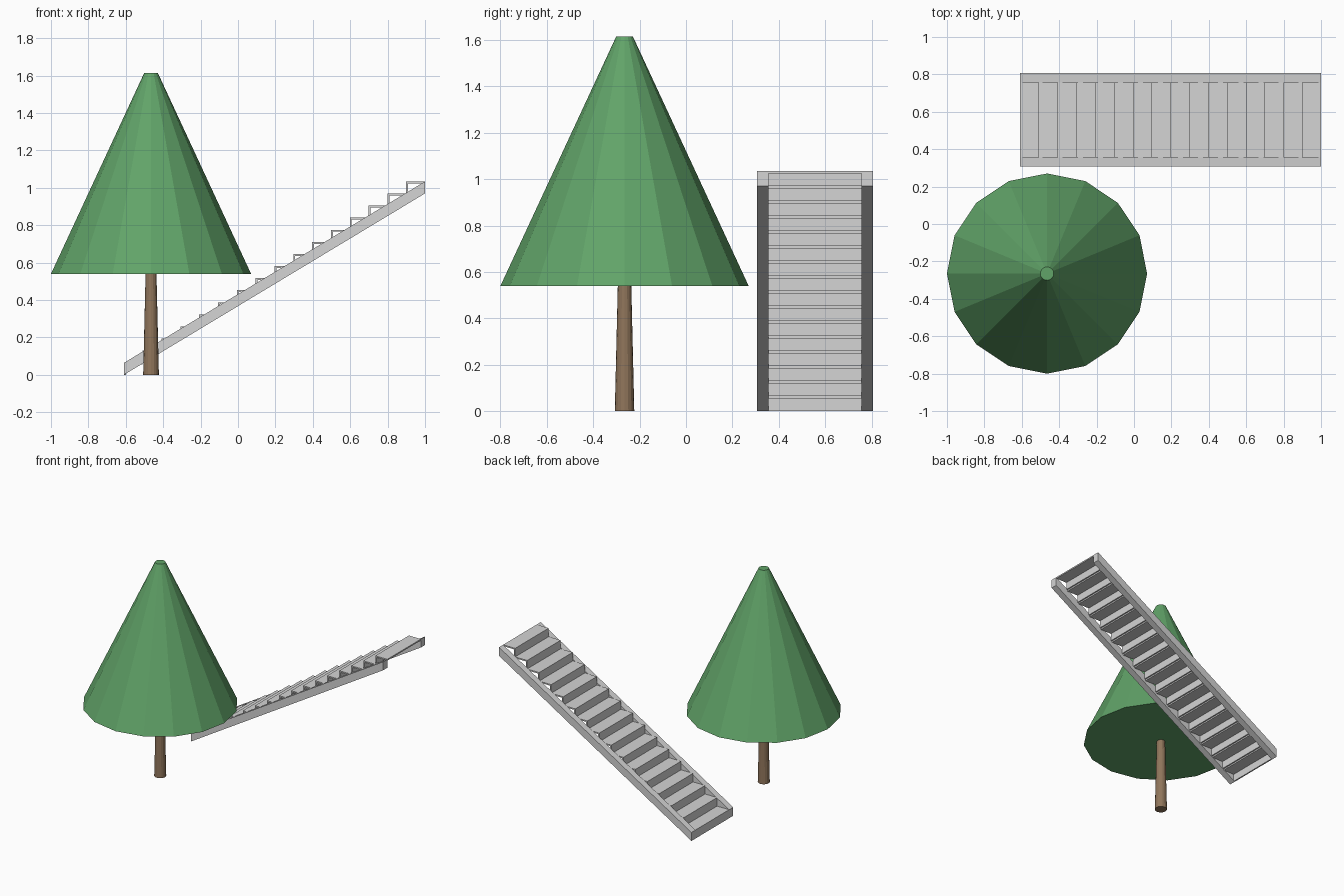
import bpy, bmesh

if "Cube" in bpy.data.objects:
    bpy.data.objects.remove(bpy.data.objects["Cube"])

def material(name, rgb):
    m = bpy.data.materials.new(name)
    m.diffuse_color = (*rgb, 1)
    m.use_nodes = True
    m.node_tree.nodes["Principled BSDF"].inputs["Base Color"].default_value = m.diffuse_color
    return m

GREEN = material("leaf green", (0.12, 0.37, 0.14))
BROWN = material("bark brown", (0.28, 0.18, 0.105))
GREY = material("stair grey", (0.66, 0.66, 0.66))

def cone(name, x, y, z0, z1, r0, r1, mat):
    bpy.ops.mesh.primitive_cone_add(vertices=16, radius1=r0, radius2=r1,
                                    depth=z1 - z0, location=(x, y, (z0 + z1) / 2))
    ob = bpy.context.object
    ob.name = name
    ob.data.materials.append(mat)

def extrude_profiles(name, profiles, y0, y1, mat):
    """Extrude closed x-z outlines along y into one object."""
    bm = bmesh.new()
    for pts in profiles:
        face = bm.faces.new([bm.verts.new((x, y0, z)) for x, z in pts])
        ext = bmesh.ops.extrude_face_region(bm, geom=[face])
        verts = [g for g in ext["geom"] if isinstance(g, bmesh.types.BMVert)]
        bmesh.ops.translate(bm, verts=verts, vec=(0, y1 - y0, 0))
    bmesh.ops.recalc_face_normals(bm, faces=bm.faces)
    me = bpy.data.meshes.new(name)
    bm.to_mesh(me)
    bm.free()
    me.materials.append(mat)
    bpy.context.collection.objects.link(bpy.data.objects.new(name, me))

# Tree
TX, TY = -0.465, -0.265
cone("trunk", TX, TY, 0, 0.545, 0.042, 0.029, BROWN)
cone("foliage", TX, TY, 0.54, 1.615, 0.535, 0.036, GREEN)

# Staircase: two sloping side boards with vertical ends
X0, X1, TOP, COUNT = -0.61, 1.0, 1.034, 16
board = [(X0, 0), (X1, 0.97), (X1, TOP), (X0, 0.064)]
extrude_profiles("near_side_board", [board], 0.307, 0.356, GREY)
extrude_profiles("far_side_board", [board], 0.757, 0.806, GREY)

# Thin L-shaped steps, each a riser with its tread
run, rise, t = (X1 - X0) / COUNT, TOP / COUNT, 0.01
steps = []
for i in range(COUNT):
    x, z = X0 + i * run, i * rise
    steps.append([(x, z), (x + t, z), (x + t, z + rise - t),
                  (x + run, z + rise - t), (x + run, z + rise), (x, z + rise)])
extrude_profiles("steps", steps, 0.356, 0.757, GREY)
